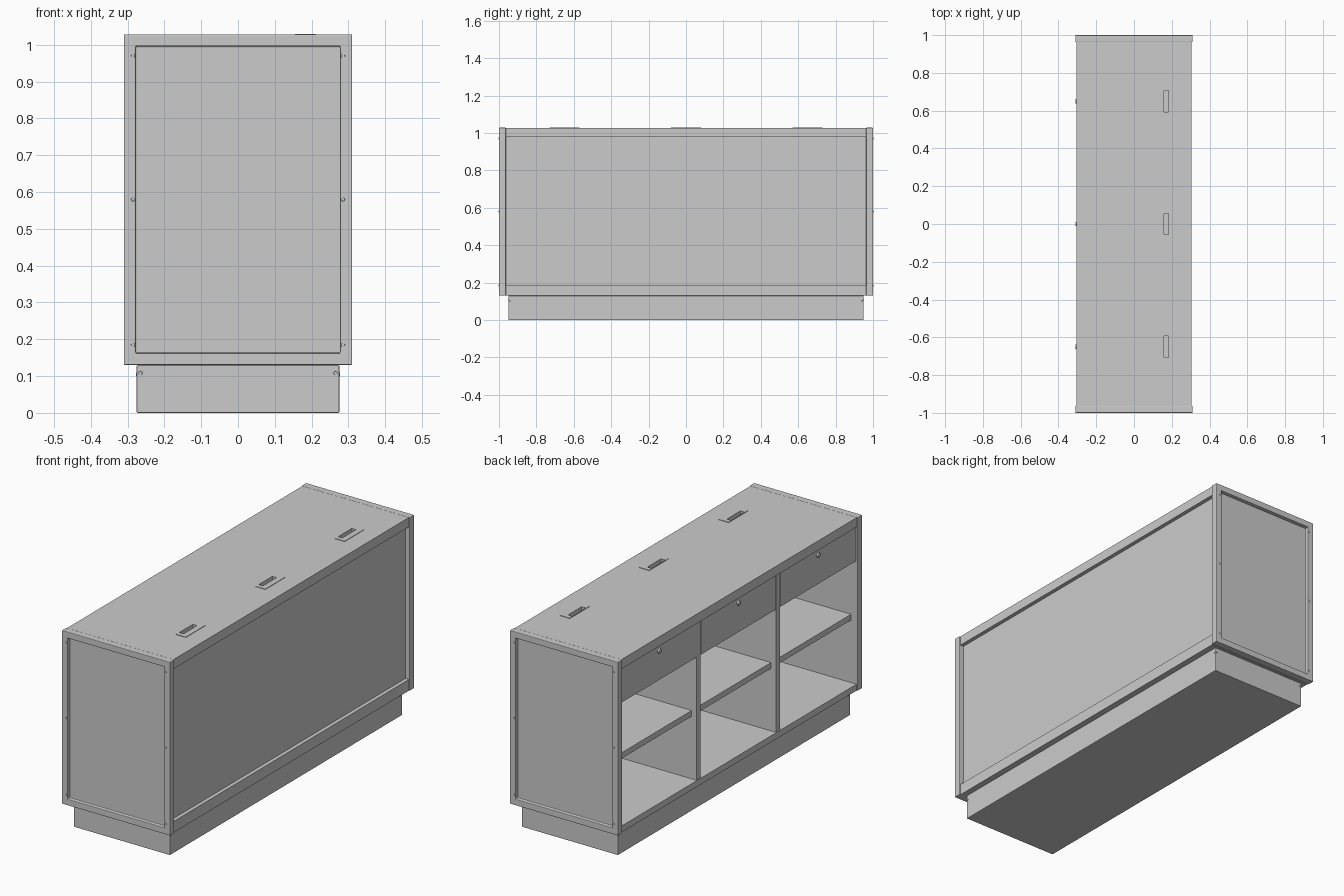
import bpy, bmesh
from math import pi
from mathutils import Matrix, Vector

if "Cube" in bpy.data.objects:
    bpy.data.objects.remove(bpy.data.objects["Cube"])


def finish(name, bm, bevel=0.0):
    bmesh.ops.recalc_face_normals(bm, faces=bm.faces)
    me = bpy.data.meshes.new(name)
    bm.to_mesh(me)
    bm.free()
    ob = bpy.data.objects.new(name, me)
    bpy.context.collection.objects.link(ob)
    if bevel:
        m = ob.modifiers.new("soft_edges", 'BEVEL')
        m.width, m.segments = bevel, 2
    return ob


def box_bm(x, y, z):
    bm = bmesh.new()
    size = [b - a for a, b in (x, y, z)]
    mid = [(a + b) / 2 for a, b in (x, y, z)]
    bmesh.ops.create_cube(bm, size=1, matrix=Matrix.Translation(mid) @ Matrix.Diagonal((*size, 1)))
    return bm


def box(name, x, y, z, bevel=0.0):
    return finish(name, box_bm(x, y, z), bevel)


def disc(name, pos, direction, radius, height):
    # short domed cylinder standing out from a surface
    rot = Vector((0, 0, 1)).rotation_difference(Vector(direction)).to_matrix().to_4x4()
    bm = bmesh.new()
    h0 = height * 2
    bmesh.ops.create_cone(bm, cap_ends=True, segments=16, radius1=radius, radius2=radius * 0.8,
                          depth=h0, matrix=Matrix.Translation(pos) @ rot)
    return finish(name, bm)


def cut(target, cutter):
    cutter.hide_render = True
    m = target.modifiers.new("slot", 'BOOLEAN')
    m.operation, m.solver, m.object = 'DIFFERENCE', 'EXACT', cutter
    bpy.context.view_layer.objects.active = target
    bpy.ops.object.modifier_apply(modifier=m.name)


BAYS = (-0.65, 0.0, 0.65)
END = 0.963

# base
box("plinth", (-0.275, 0.275), (-0.95, 0.95), (0, 0.13), 0.003)

# end panels with a recessed field, and their screw heads
for s, label in ((-1, "front"), (1, "rear")):
    bm = box_bm((-0.31, 0.31), sorted((s * END, s * 1.0)), (0.13, 1.028))
    bm.normal_update()
    outer = [f for f in bm.faces if f.normal.y * s > 0.9]
    bmesh.ops.inset_region(bm, faces=outer, thickness=0.046, depth=0)
    face = [f for f in bm.faces if f.normal.y * s > 0.9 and abs(f.calc_center_median().x) < 0.01
            and f.calc_area() > 0.3]
    ext = bmesh.ops.extrude_face_region(bm, geom=face)
    bmesh.ops.translate(bm, vec=(0, -s * 0.02, 0),
                        verts=[v for v in ext["geom"] if isinstance(v, bmesh.types.BMVert)])
    bmesh.ops.delete(bm, geom=[f for f in face if f.is_valid], context='FACES_ONLY')
    finish(label + "_end_panel", bm, 0.003)
    for sx in (-1, 1):
        for z in (0.185, 0.58, 0.97):
            disc(label + "_screw", (sx * 0.285, s * 1.0, z), (0, s, 0), 0.006, 0.0015)
        disc(label + "_plinth_screw", (sx * 0.265, s * 0.95, 0.108), (0, s, 0), 0.006, 0.0015)
        disc("side_plinth_screw", (sx * 0.275, s * 0.94, 0.105), (sx, 0, 0), 0.006, 0.0015)

# carcass
top = box("top_board", (-0.305, 0.305), (-END, END), (0.978, 1.027))
box("bottom_board", (-0.303, 0.29), (-END, END), (0.13, 0.163))
box("lower_rail", (0.283, 0.305), (-END, END), (0.13, 0.188))
box("side_panel", (0.265, 0.285), (-END, END), (0.16, 0.98))
for s in (-1, 1):
    box("divider", (-0.3, 0.266), (s * 0.325 - 0.017, s * 0.325 + 0.017), (0.162, 0.979))

# slots in the top, each with a thin surround plate
for y in BAYS:
    plate = box("slot_plate", (0.155, 0.212), (y - 0.08, y + 0.08), (1.026, 1.0295))
    cutter = box("slot_cutter", (0.158, 0.182), (y - 0.056, y + 0.056), (0.96, 1.05))
    for ob in (top, plate):
        cut(ob, cutter)
    bpy.data.objects.remove(cutter)

# each bay: shelf, drawer front, drawer box and lock
edges = [(-END, -0.342), (-0.308, 0.308), (0.342, END)]
for (a, b), y in zip(edges, BAYS):
    box("shelf", (-0.272, 0.266), (a, b), (0.487, 0.517))
    box("drawer_front", (-0.3, -0.28), (a + 0.002, b - 0.002), (0.8, 0.976))
    p, q = a + 0.012, b - 0.012
    box("drawer_bottom", (-0.281, 0.25), (p, q), (0.812, 0.822))
    box("drawer_back", (0.238, 0.25), (p, q), (0.82, 0.95))
    for c in (p, q - 0.012):
        box("drawer_side", (-0.281, 0.24), (c, c + 0.012), (0.82, 0.95))
    disc("drawer_lock", (-0.3, y, 0.952), (-1, 0, 0), 0.014, 0.009)
